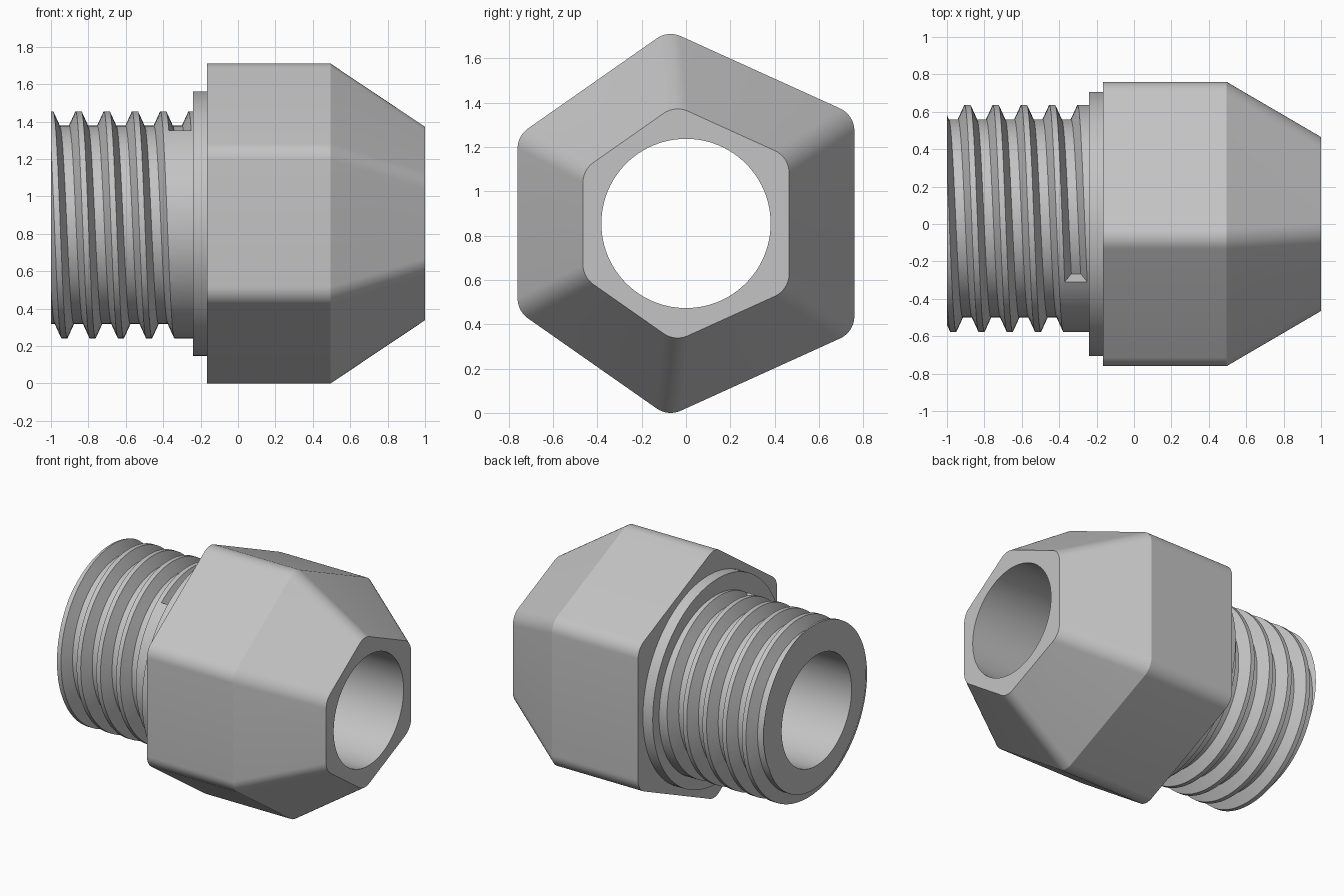
import bpy, bmesh
from math import sin, cos, radians, tau

cube = bpy.data.objects.get("Cube")
if cube:
    bpy.data.objects.remove(cube, do_unlink=True)

AXIS_Z = 0.855
BORE_R = 0.382
THREAD_Y, THREAD_Z, THREAD_R = 0.03, 0.848, 0.607
PITCH = 0.151

steel = bpy.data.materials.new("plain grey steel")
steel.use_nodes = True
grey = (0.55, 0.55, 0.55, 1)
steel.diffuse_color = grey
steel.node_tree.nodes["Principled BSDF"].inputs["Base Color"].default_value = grey


def loft(name, rings):
    """Closed solid skinned through a list of equal-length point rings."""
    bm = bmesh.new()
    loops = [[bm.verts.new(p) for p in ring] for ring in rings]
    n = len(loops[0])
    for a, b in zip(loops, loops[1:]):
        for i in range(n):
            j = (i + 1) % n
            bm.faces.new((a[i], a[j], b[j], b[i]))
    bm.faces.new(loops[0])
    bm.faces.new(loops[-1])
    bmesh.ops.recalc_face_normals(bm, faces=bm.faces)
    mesh = bpy.data.meshes.new(name)
    bm.to_mesh(mesh)
    bm.free()
    mesh.materials.append(steel)
    obj = bpy.data.objects.new(name, mesh)
    bpy.context.collection.objects.link(obj)
    return obj


def circle(x, radius, y=0, z=AXIS_Z, n=96):
    return [(x, y + radius * cos(tau * i / n), z + radius * sin(tau * i / n))
            for i in range(n)]


def rounded_hex(x, apothem, fillet=0.11, steps=8):
    """Uneven hexagon around the axis, with rounded corners."""
    normals = [0, 65.6, 125, 180, 235, 294.4, 360]
    ring = []
    for a, b in zip(normals, normals[1:]):
        mid, half = radians((a + b) / 2), radians((b - a) / 2)
        d = (apothem - fillet) / cos(half)
        for k in range(steps + 1):
            t = radians(a + (b - a) * k / steps)
            ring.append((x, d * cos(mid) + fillet * cos(t),
                         AXIS_Z + d * sin(mid) + fillet * sin(t)))
    return ring


def cut(obj, cutter):
    mod = obj.modifiers.new("cut", 'BOOLEAN')
    mod.operation = 'DIFFERENCE'
    mod.solver = 'EXACT'
    mod.object = cutter
    bpy.context.view_layer.objects.active = obj
    bpy.ops.object.modifier_apply(modifier=mod.name)


# Main parts along the x axis
hex_body = loft("hex_body", [rounded_hex(-0.165, 0.76), rounded_hex(0.495, 0.76),
                             rounded_hex(1, 0.465)])
collar = loft("collar", [circle(-0.24, 0.707), circle(-0.165, 0.707)])
thread = loft("threaded_end", [circle(x, THREAD_R, THREAD_Y, THREAD_Z)
                               for x in (-1, -0.24)])

# Helical groove, stopping short of the collar
profile = [(-0.025, 0.53), (0.025, 0.53), (0.069, 0.627), (-0.069, 0.627)]
sections = []
for k in range(int(5.3 * 72)):
    t = radians(124) - tau * k / 72
    x0 = -0.31 - PITCH * k / 72
    sections.append([(x0 + dx, THREAD_Y + r * cos(t), THREAD_Z + r * sin(t))
                     for dx, r in profile])
groove = loft("groove_cutter", sections)
bm = bmesh.new()
bm.from_mesh(groove.data)
bmesh.ops.triangulate(bm, faces=bm.faces)
bm.to_mesh(groove.data)
bm.free()
cut(thread, groove)

# Bore through every part
bore = loft("bore_cutter", [circle(-1.2, BORE_R), circle(1.2, BORE_R)])
for part in (hex_body, collar, thread):
    cut(part, bore)
for cutter in (groove, bore):
    bpy.data.objects.remove(cutter, do_unlink=True)

# Smooth curves, crisp edges
bpy.ops.object.select_all(action='DESELECT')
for part in (hex_body, collar, thread):
    part.select_set(True)
bpy.context.view_layer.objects.active = hex_body
bpy.ops.object.shade_smooth_by_angle(angle=radians(20))
